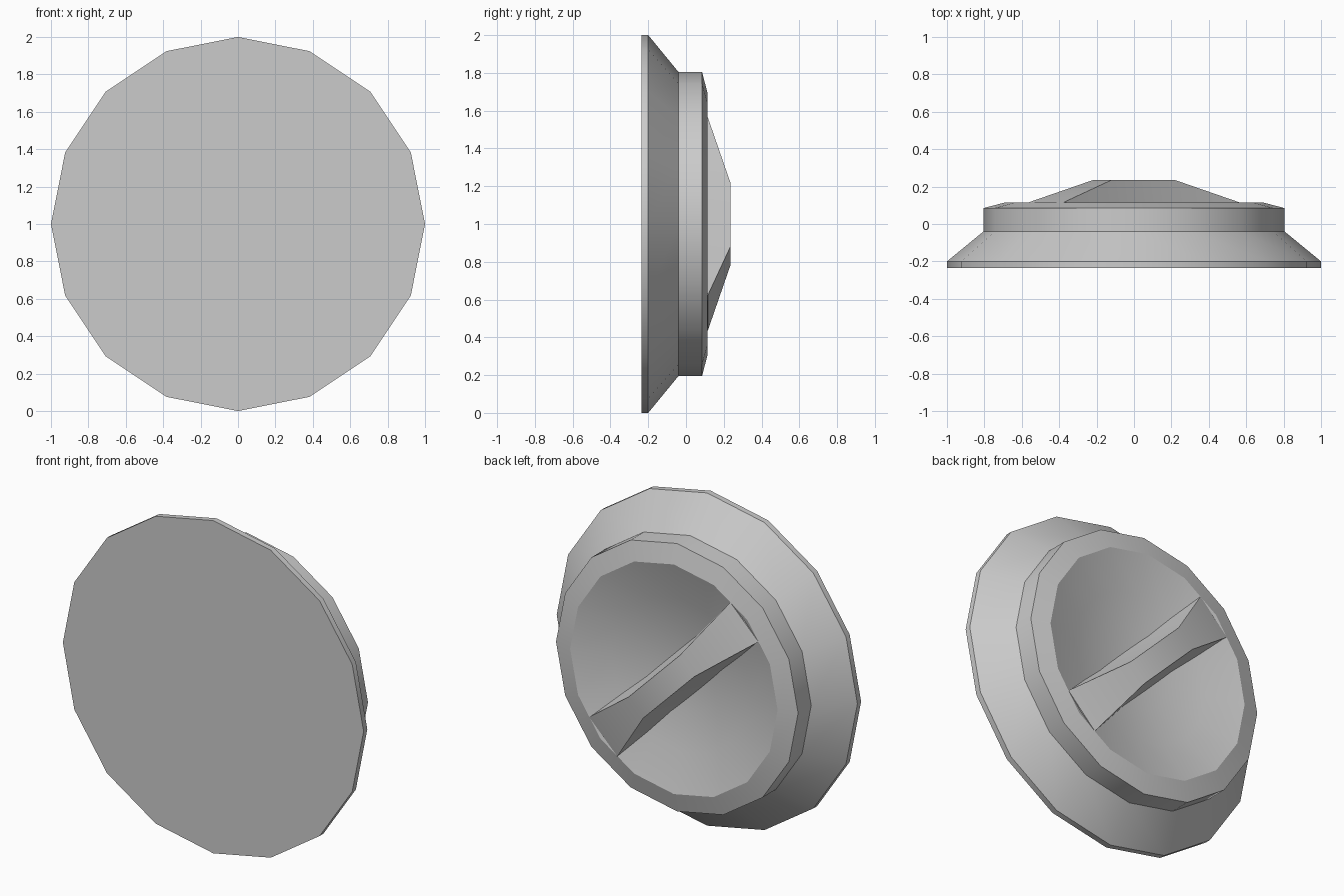
import bpy, bmesh
from math import cos, sin, pi, radians
from mathutils import Vector

if "Cube" in bpy.data.objects:
    bpy.data.objects.remove(bpy.data.objects["Cube"])

SIDES = 16
CENTRE = Vector((0, 0, 1))

grey = bpy.data.materials.new("plain_grey")
grey.use_nodes = True
colour = (0.6, 0.6, 0.6, 1)
grey.diffuse_color = colour
grey.node_tree.nodes["Principled BSDF"].inputs["Base Color"].default_value = colour


def finish(bm, name):
    bmesh.ops.recalc_face_normals(bm, faces=bm.faces)
    mesh = bpy.data.meshes.new(name)
    bm.to_mesh(mesh)
    bm.free()
    mesh.materials.append(grey)
    obj = bpy.data.objects.new(name, mesh)
    bpy.context.collection.objects.link(obj)
    bpy.ops.object.select_all(action='DESELECT')
    obj.select_set(True)
    bpy.context.view_layer.objects.active = obj
    bpy.ops.object.shade_smooth_by_angle(angle=radians(25))
    return obj


def lathe(name, profile):
    """Turn (radius, y) points around the y axis."""
    bm = bmesh.new()
    rings = []
    for r, y in profile:
        count = SIDES if r else 1
        rings.append([bm.verts.new(CENTRE + Vector((r * cos(2 * pi * i / SIDES), y,
                                                    r * sin(2 * pi * i / SIDES))))
                      for i in range(count)])
    for a, b in zip(rings, rings[1:]):
        for i in range(SIDES):
            j = (i + 1) % SIDES
            if len(b) == 1:
                bm.faces.new((a[i], a[j], b[0]))
            else:
                bm.faces.new((a[i], a[j], b[j], b[i]))
    bm.faces.new(rings[0])
    return finish(bm, name)


# Stepped body with flat front and a shallow dish in the back
lathe("knob_body", [(1, -0.235), (1, -0.2), (0.805, -0.04), (0.805, 0.085), (0.69, 0.115),
                    (0.46, 0.05), (0.23, 0.01), (0, -0.005)])

# Diagonal grip bar across the dish, lofted through four sections:
# (distance along, top half width, top y, base half width, base y)
along = Vector((-1, 0, 1)).normalized()
across = Vector((1, 0, 1)).normalized()
end = (0.664, 0.132, 0.116, 0.132, 0.1)
middle = (0.24, 0.07, 0.235, 0.125, -0.03)
bm = bmesh.new()
loops = []
for sign, section in ((-1, end), (-1, middle), (1, middle), (1, end)):
    t, top_w, top_y, base_w, base_y = section
    corners = ((top_w, top_y), (-top_w, top_y), (-base_w, base_y), (base_w, base_y))
    loops.append([bm.verts.new(CENTRE + along * t * sign + across * w + Vector((0, y, 0)))
                  for w, y in corners])
for a, b in zip(loops, loops[1:]):
    for i in range(4):
        j = (i + 1) % 4
        bm.faces.new((a[i], a[j], b[j], b[i]))
bm.faces.new(loops[0])
bm.faces.new(loops[-1])
finish(bm, "grip_bar")
